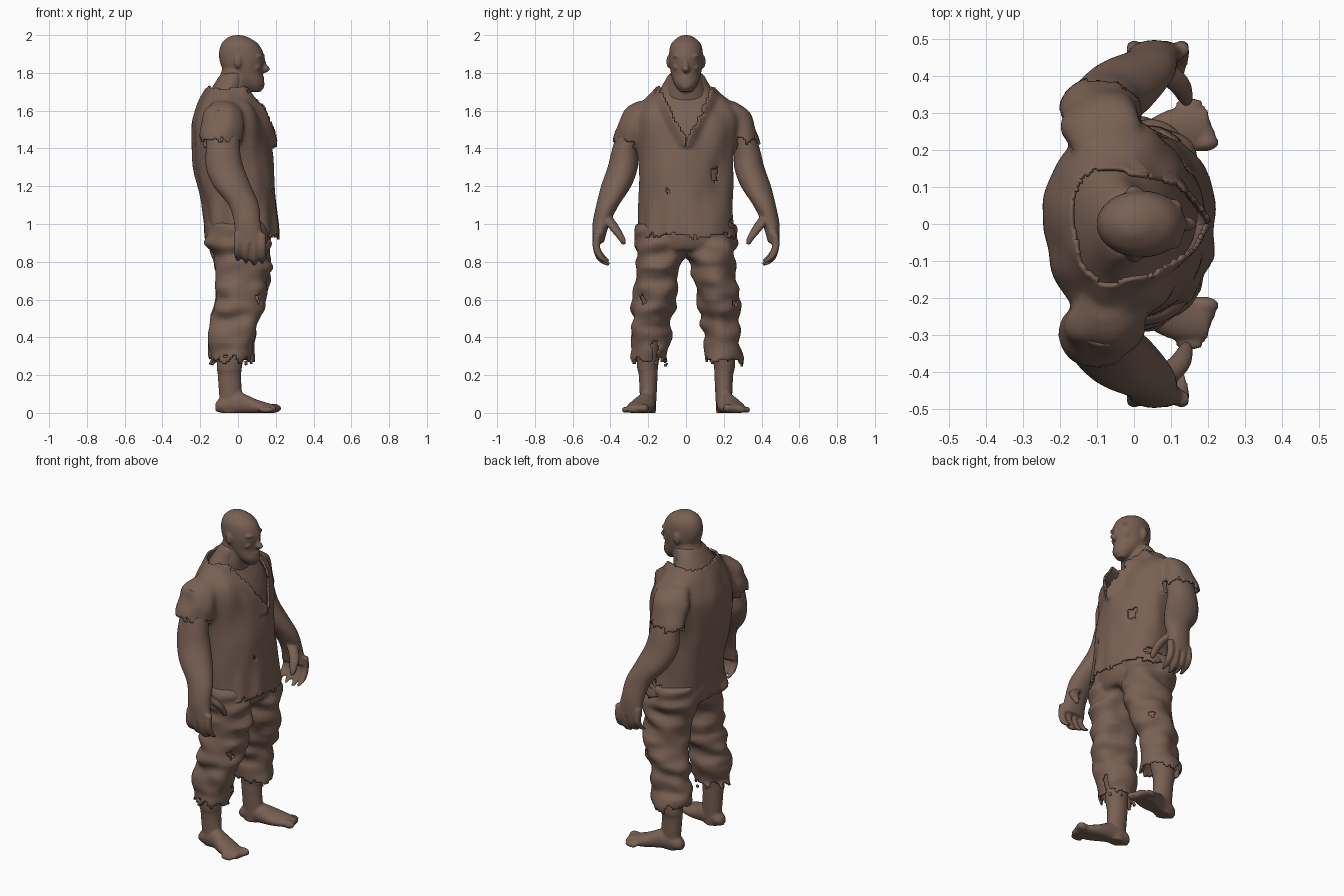
import bpy, bmesh, math
from mathutils import Vector, Matrix, noise

cube = bpy.data.objects.get("Cube")
if cube:
    bpy.data.objects.remove(cube, do_unlink=True)

clay = bpy.data.materials.new("brown_clay")
clay.use_nodes = True
clay.diffuse_color = (.19, .118, .087, 1)
shader = next(node for node in clay.node_tree.nodes if node.type == 'BSDF_PRINCIPLED')
shader.inputs["Base Color"].default_value = clay.diffuse_color
shader.inputs["Roughness"].default_value = .8


def blend(rings, steps=6):
    """Smoothly interpolate a list of cross-sections."""
    result = []
    last = len(rings) - 1
    for i in range(last):
        before, start, end, after = (rings[max(0, min(last, i + k))] for k in (-1, 0, 1, 2))
        for j in range(steps):
            t = j / steps
            result.append([b + t * ((c - a) + t * ((2 * a - 5 * b + 4 * c - d)
                                                   + t * (3 * b - a - 3 * c + d))) / 2
                           for a, b, c, d in zip(before, start, end, after)])
    return result + [list(rings[-1])]


def tube(bm, rings, side=1, along_x=False, segments=48, fold=None, depth=0):
    """Loft ellipses given as position, centre, two radii and optional second centre."""
    loops = []
    for along, centre, radius, other_radius, *rest in blend(rings):
        other_centre = rest[0] if rest else 0
        loop = []
        for k in range(segments):
            u, v = math.cos(math.tau * k / segments), math.sin(math.tau * k / segments)
            first, second = centre + radius * u, other_centre + other_radius * v
            if along_x:
                point = Vector((along, side * first, max(0, second)))
            else:
                point = Vector((first, side * second, along))
            if fold:
                wave = noise.noise(Vector((point.x * fold[0], point.y * fold[0], point.z * fold[1])))
                point += Vector((u, side * v, 0)) * depth * wave
            loop.append(bm.verts.new(point))
        loops.append(loop)
    for lower, upper in zip(loops, loops[1:]):
        for k in range(segments):
            bm.faces.new((lower[k - 1], lower[k], upper[k], upper[k - 1]))
    bm.faces.new(loops[0])
    bm.faces.new(loops[-1])


def ball(bm, centre, size):
    matrix = Matrix.Translation(centre) @ Matrix.Diagonal((*size, 1))
    bmesh.ops.create_uvsphere(bm, u_segments=24, v_segments=16, radius=1, matrix=matrix)


def finish(bm, name, voxel, mirror=False, smooth=2):
    """Fuse the pieces of a part into one smooth skin."""
    bmesh.ops.recalc_face_normals(bm, faces=bm.faces)
    mesh = bpy.data.meshes.new(name)
    bm.to_mesh(mesh)
    bm.free()
    mesh.materials.append(clay)
    part = bpy.data.objects.new(name, mesh)
    bpy.context.collection.objects.link(part)
    fuse = part.modifiers.new("fuse", 'REMESH')
    fuse.mode, fuse.voxel_size, fuse.use_smooth_shade = 'VOXEL', voxel, True
    soften = part.modifiers.new("soften", 'SMOOTH')
    soften.factor, soften.iterations = .5, smooth
    if mirror:
        part.modifiers.new("mirror", 'MIRROR').use_axis = (False, True, False)
    return part


def cut_cloth(part, is_cut, push=None):
    """Tear cloth away by a rule, bend its edges, then give it thickness."""
    bpy.context.view_layer.update()
    depsgraph = bpy.context.evaluated_depsgraph_get()
    mesh = bpy.data.meshes.new_from_object(part.evaluated_get(depsgraph))
    part.modifiers.clear()
    part.data = mesh
    bm = bmesh.new()
    bm.from_mesh(mesh)
    torn_faces = [face for face in bm.faces if is_cut(face.calc_center_median())]
    bmesh.ops.delete(bm, geom=torn_faces, context='FACES')
    if push:
        for vert in bm.verts:
            vert.co += push(vert.co)
    bm.to_mesh(mesh)
    bm.free()
    if not mesh.materials:
        mesh.materials.append(clay)
    mesh.shade_smooth()
    cloth = part.modifiers.new("cloth", 'SOLIDIFY')
    cloth.thickness, cloth.offset = .012, -1


def jag(point, scale=25, size=.03):
    return size * (noise.noise(point * scale) + noise.noise(point * scale * 2.3) / 2)


def torn(point, tears):
    return point.x > 0 and any(math.hypot(point.y - y, (point.z - z) * .6) < size + jag(point, 40, .01)
                               for y, z, size in tears)


# Head: skull, neck, nose, chin, lips, brows, cheeks and ears
bm = bmesh.new()
tube(bm, [(1.7, .09, .03, .03), (1.74, .07, .07, .06), (1.8, .03, .1, .08), (1.88, .02, .12, .09),
          (1.95, .01, .1, .08), (1.99, 0, .05, .04), (2, 0, .01, .01)])
tube(bm, [(1.6, -.06, .1, .14), (1.7, -.04, .1, .11), (1.8, -.01, .08, .08), (1.9, 0, .07, .07)])
tube(bm, [(1.8, .13, .02, .01), (1.82, .14, .03, .02), (1.85, .13, .02, .01), (1.9, .12, .02, .01)],
     segments=20)
ball(bm, (.12, 0, 1.73), (.02, .03, .02))
for lip_height in (1.763, 1.777):
    ball(bm, (.12, 0, lip_height), (.02, .03, .007))
for side in (-1, 1):
    ball(bm, (.11, side * .04, 1.89), (.02, .03, .01))
    ball(bm, (.09, side * .05, 1.83), (.03, .02, .02))
    ball(bm, (0, side * .09, 1.86), (.02, .014, .035))
finish(bm, "head", .007)

# Chest seen through the shirt, a little slimmer than the cloth
TORSO = [(.86, .03, .2, .27), (1.1, .01, .2, .245), (1.3, -.02, .21, .25), (1.5, -.04, .2, .28),
         (1.6, -.05, .17, .27), (1.7, -.06, .12, .18), (1.8, -.02, .1, .12)]
bm = bmesh.new()
tube(bm, [(z, x, depth - .03, width - .03) for z, x, depth, width in TORSO[1:]])
finish(bm, "chest", .02)

# Arms with curled fingers and thumbs
bm = bmesh.new()
tube(bm, [(1.6, -.08, .08, .06, .27), (1.4, -.08, .09, .07, .32), (1.3, -.07, .1, .08, .335),
          (1.2, -.03, .1, .08, .37), (1.1, .03, .08, .06, .415), (1, .05, .07, .045, .45),
          (.9, .06, .08, .03, .465)])
for finger in range(4):
    x, tip = finger * .043, .78 + abs(finger - 2) * .012
    tube(bm, [(.95, x, .02, .02, .47), (.88, x, .02, .02, .475), (tip + .03, x, .02, .02, .45),
              (tip, x, .01, .014, .41)], segments=16)
tube(bm, [(1.04, .07, .03, .03, .42), (.98, .12, .03, .03, .38), (.92, .14, .02, .02, .34),
          (.89, .14, .01, .01, .33)], segments=16)
finish(bm, "arms", .008, mirror=True)

# Legs and bare feet with toes
bm = bmesh.new()
tube(bm, [(.8, .02, .09, .09, .15), (.3, -.04, .07, .06, .2), (.2, -.045, .062, .05, .2),
          (.1, -.04, .06, .045, .2), (0, -.04, .05, .04, .2)])
tube(bm, [(-.12, .2, .02, .02, .03), (-.09, .2, .04, .04, .04), (0, .21, .05, .06, .05),
          (.1, .24, .07, .04, .03), (.2, .26, .05, .02, .02)], along_x=True)
for toe in range(5):
    size = .024 - toe * .002
    ball(bm, (.19 - toe * .01, .22 + toe * .026, size), (.04, size, size))
finish(bm, "legs_and_feet", .009, mirror=True)

# Shirt: body and short sleeves, cut with a V neck and ragged hems
bm = bmesh.new()
tube(bm, TORSO, segments=72, fold=(11, 4), depth=.02)
for side in (-1, 1):
    tube(bm, [(1.65, -.08, .05, .05, .2), (1.6, -.08, .1, .08, .25), (1.5, -.09, .11, .08, .285),
              (1.4, -.09, .11, .085, .32)], side, fold=(10, 9), depth=.02)
shirt = finish(bm, "shirt", .012, smooth=3)
SHIRT_TEARS = [(.15, 1.26, .02), (-.1, 1.17, .01), (.24, 1, .015)]


def neck_gap(point):
    return abs(point.y) - (point.z - 1.42) / 2


def shirt_cut(point):
    sleeve = abs(point.y) > .275 and 1.2 < point.z < 1.445 + jag(point)
    hem = point.z < .935 + jag(point)
    collar = point.z > 1.72 + jag(point, 15, .015)
    opening = point.x > 0 and point.z > 1.4 and neck_gap(point) < jag(point, size=.02)
    return sleeve or hem or collar or opening or torn(point, SHIRT_TEARS)


def lapel(point):
    gap = neck_gap(point)
    if point.x > 0 and point.z > 1.4 and gap < .05:
        return Vector((.035, 0, .01)) * (1 - max(gap, 0) / .05)
    return Vector()


cut_cloth(shirt, shirt_cut, lapel)

# Trousers: hips and two baggy legs, torn off above the ankle
bm = bmesh.new()
tube(bm, [(1.06, 0, .17, .22), (.98, 0, .18, .24), (.9, 0, .17, .25), (.86, .01, .14, .2)])
for side in (-1, 1):
    tube(bm, [(1, 0, .15, .12, .13), (.9, 0, .16, .13, .14), (.8, .02, .15, .12, .14),
              (.6, .02, .13, .115, .17), (.5, -.01, .13, .105, .18), (.4, -.03, .12, .1, .19),
              (.2, -.04, .11, .1, .2)], side, segments=60, fold=(7, 15), depth=.036)
trousers = finish(bm, "trousers", .012, smooth=3)
LEG_TEARS = [(-.23, .6, .015), (.26, .58, .01), (-.16, .34, .02)]
cut_cloth(trousers, lambda point: point.z < .28 + jag(point, size=.04) or point.z > 1.04
          or torn(point, LEG_TEARS))
